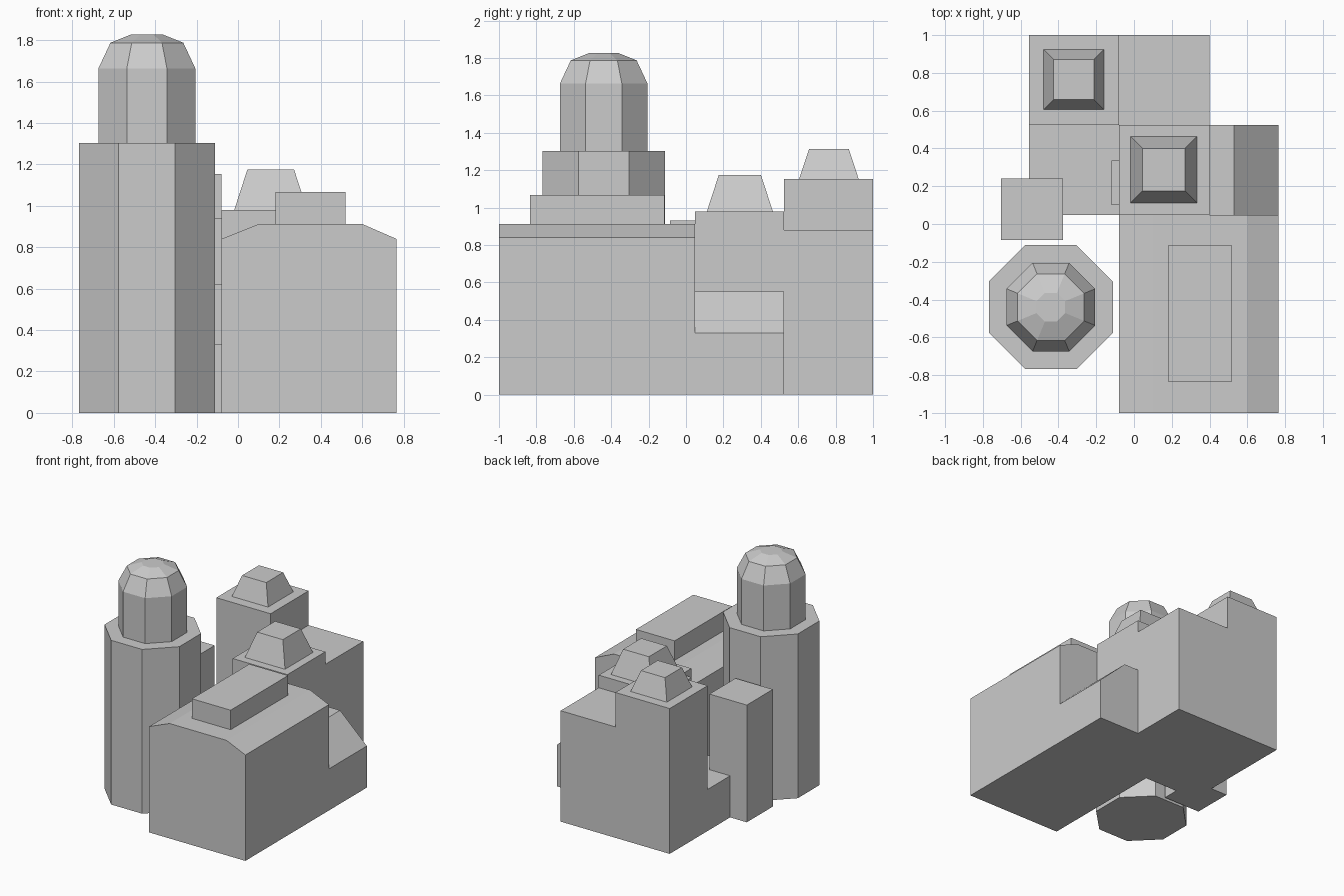
import bpy, bmesh, math

if "Cube" in bpy.data.objects:
    bpy.data.objects.remove(bpy.data.objects["Cube"])


def finish(name, bm):
    bmesh.ops.recalc_face_normals(bm, faces=bm.faces)
    mesh = bpy.data.meshes.new(name)
    bm.to_mesh(mesh)
    bm.free()
    obj = bpy.data.objects.new(name, mesh)
    bpy.context.collection.objects.link(obj)
    return obj


def loft(name, rings):
    """Skin a stack of equal-length vertex rings and cap both ends."""
    bm = bmesh.new()
    loops = [[bm.verts.new(p) for p in ring] for ring in rings]
    n = len(loops[0])
    for a, b in zip(loops, loops[1:]):
        for i in range(n):
            j = (i + 1) % n
            bm.faces.new((a[i], a[j], b[j], b[i]))
    bm.faces.new(loops[0])
    bm.faces.new(loops[-1])
    return finish(name, bm)


def rect(x0, x1, y0, y1, z):
    return [(x0, y0, z), (x1, y0, z), (x1, y1, z), (x0, y1, z)]


def box(name, x0, x1, y0, y1, z0, z1):
    return loft(name, [rect(x0, x1, y0, y1, z0), rect(x0, x1, y0, y1, z1)])


def extrude_y(name, profile, y0, y1):
    return loft(name, [[(x, y, z) for x, z in profile] for y in (y0, y1)])


def roof_cap(name, cx, cy, half_base, half_top, z0, z1):
    return loft(name, [rect(cx - h, cx + h, cy - h, cy + h, z)
                       for h, z in ((half_base, z0), (half_top, z1))])


def octagon(cx, cy, apothem, z):
    r = apothem / math.cos(math.pi / 8)
    return [(cx + r * math.cos(math.pi / 8 + i * math.pi / 4),
             cy + r * math.sin(math.pi / 8 + i * math.pi / 4), z) for i in range(8)]


# Front hall with sloped eaves, and its raised roof box
extrude_y("front_hall", [(-.08, 0), (.765, 0), (.765, .84), (.6, .912),
                         (.10, .912), (-.08, .84)], -1, .047)
box("hall_roof_box", .18, .52, -.835, -.115, .912, 1.067)

# Octagonal tower with domed lantern
TX, TY = -.44, -.44
loft("octagonal_tower", [octagon(TX, TY, a, z) for a, z in
     ((.328, 0), (.328, 1.303), (.234, 1.303), (.234, 1.663),
      (.176, 1.787), (.076, 1.827))])

# Middle tower with cap, and sloped annex on its right
box("middle_tower", -.08, .40, .047, .523, 0, .98)
roof_cap("middle_tower_cap", .158, .288, .176, .113, .98, 1.174)
extrude_y("side_annex", [(.40, 0), (.765, 0), (.765, .33), (.53, .55), (.40, .55)],
          .047, .523)
box("wall_chimney", -.12, -.08, .10, .335, .62, .94)

# Back wing and back tower with cap
box("back_wing", -.08, .40, .523, 1, 0, .88)
box("back_tower", -.557, -.08, .523, 1, 0, 1.153)
roof_cap("back_tower_cap", -.319, .764, .159, .106, 1.153, 1.313)

# Low courtyard block and square turret
box("low_block", -.557, -.08, .047, .523, 0, .33)
box("square_turret", -.703, -.375, -.085, .242, 0, .93)
